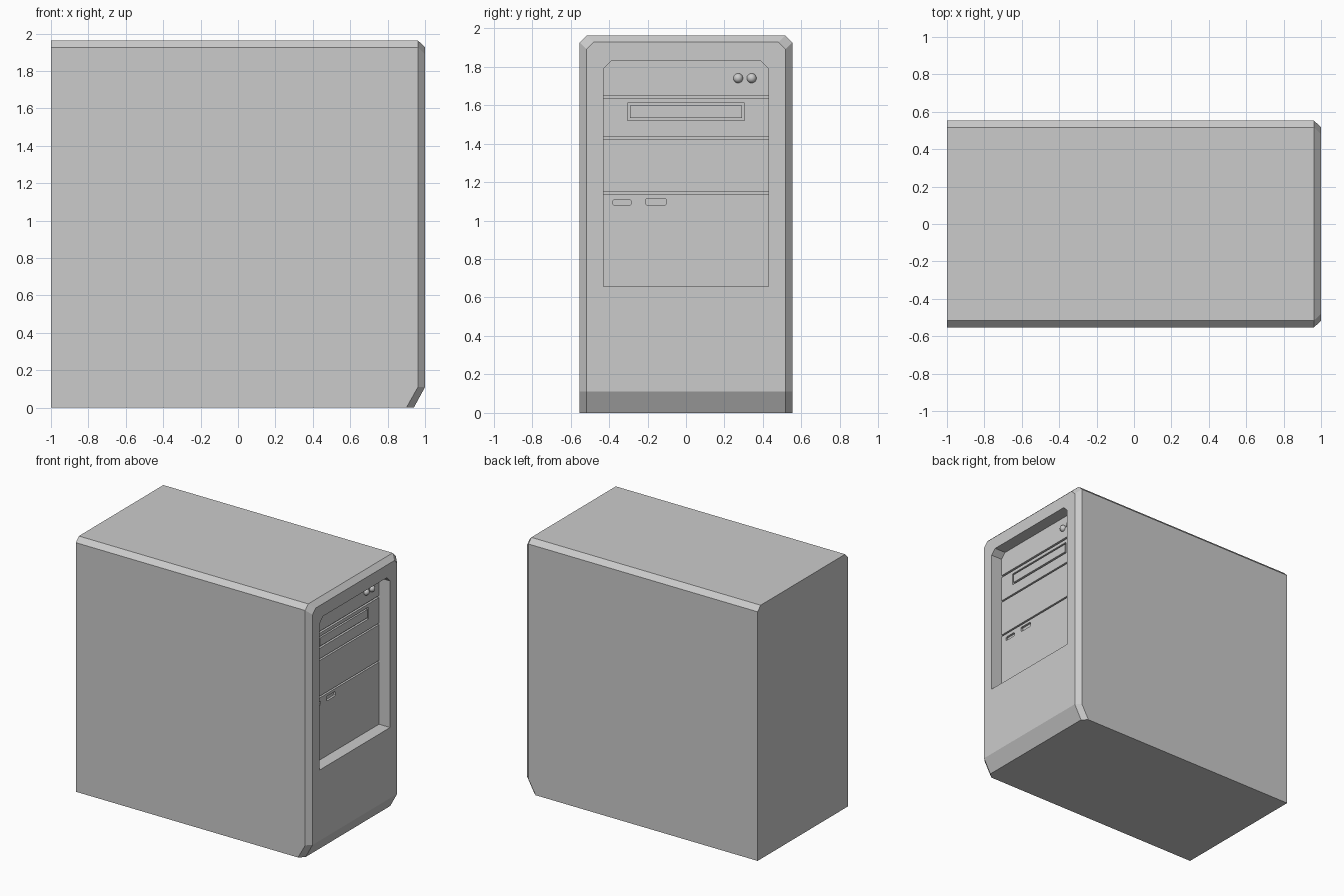
import bpy, bmesh
from math import pi

if "Cube" in bpy.data.objects:
    bpy.data.objects.remove(bpy.data.objects["Cube"])

W, H, C = 0.553, 1.963, 0.037      # half width, height, chamfer
OPEN_W, FACE, FLOOR = 0.43, 0.905, 0.888   # bay opening, panel face and groove floor


def finish(name, bm):
    bmesh.ops.recalc_face_normals(bm, faces=bm.faces[:])
    mesh = bpy.data.meshes.new(name)
    bm.to_mesh(mesh)
    bm.free()
    ob = bpy.data.objects.new(name, mesh)
    bpy.context.collection.objects.link(ob)
    return ob


def rect(y0, y1, z0, z1, low=0.0, top=0.0):
    """Rectangle in the y-z plane with optional cut corners."""
    pts = []
    pts += [(y0, z0 + low), (y0 + low, z0), (y1 - low, z0), (y1, z0 + low)] if low else [(y0, z0), (y1, z0)]
    pts += [(y1, z1 - top), (y1 - top, z1), (y0 + top, z1), (y0, z1 - top)] if top else [(y1, z1), (y0, z1)]
    return pts


def prism(name, outline, x0, x1):
    """Extrude a y-z outline along x."""
    bm = bmesh.new()
    face = bm.faces.new([bm.verts.new((x0, y, z)) for y, z in outline])
    new = bmesh.ops.extrude_face_region(bm, geom=[face])["geom"]
    bmesh.ops.translate(bm, vec=(x1 - x0, 0, 0),
                        verts=[v for v in new if isinstance(v, bmesh.types.BMVert)])
    return finish(name, bm)


def cut(target, outline, x0, x1):
    cutter = prism("cutter", outline, x0, x1)
    cutter.hide_render = True
    mod = target.modifiers.new("cut", "BOOLEAN")
    mod.operation, mod.solver, mod.object = "DIFFERENCE", "EXACT", cutter
    bpy.context.view_layer.objects.active = target
    bpy.ops.object.modifier_apply(modifier=mod.name)
    bpy.data.objects.remove(cutter)


# Case body: three rings lofted from back to front, foot kicked back at the bottom
def ring(bm, x, x_foot, inset):
    w, h = W - inset, H - inset
    half = [(x_foot, w, 0), (x, w, 0.11), (x, w, h - C), (x, w - C, h)]
    pts = half + [(px, -y, z) for px, y, z in reversed(half)]
    return [bm.verts.new(p) for p in pts]


bm = bmesh.new()
rings = [ring(bm, -1, -1, 0), ring(bm, 0.962, 0.90, 0), ring(bm, 1, 0.94, 0.036)]
for a, b in zip(rings, rings[1:]):
    for i in range(8):
        j = (i + 1) % 8
        bm.faces.new((a[i], a[j], b[j], b[i]))
bm.faces.new(rings[0])
front = rings[2]
bm.faces.new((front[0], front[1], front[6], front[7]))
bm.faces.new(front[1:7])
body = finish("case_body", bm)
cut(body, rect(-OPEN_W, OPEN_W, 0.656, 1.829, top=0.04), FLOOR, 1.1)

# Bay panels, separated by narrow grooves
bays = [("port_panel", 0.656, 1.136, 0), ("blank_panel", 1.149, 1.425, 0),
        ("drive_panel", 1.438, 1.636, 0), ("button_panel", 1.651, 1.829, 0.04)]
panels = {name: prism(name, rect(-OPEN_W, OPEN_W, z0, z1, top=c), FLOOR, FACE)
          for name, z0, z1, c in bays}

# Disc drive opening and its tray
cut(panels["drive_panel"], rect(-0.305, 0.303, 1.519, 1.61), 0.80, 1.0)
prism("drive_tray", rect(-0.292, 0.29, 1.534, 1.598), FLOOR, FACE)

# Port slots
for y0, y1, z1 in [(-0.381, -0.285, 1.108), (-0.209, -0.103, 1.115)]:
    cut(panels["port_panel"], rect(y0, y1, 1.079, z1, 0.006, 0.006), 0.80, 1.0)

# Domed buttons
for name, y in [("power_button", 0.341), ("reset_button", 0.271)]:
    bpy.ops.mesh.primitive_uv_sphere_add(segments=24, ring_count=12, radius=0.025,
                                         location=(FACE, y, 1.74), rotation=(0, pi / 2, 0))
    bpy.context.object.name = name
    bpy.ops.object.shade_smooth_by_angle()
